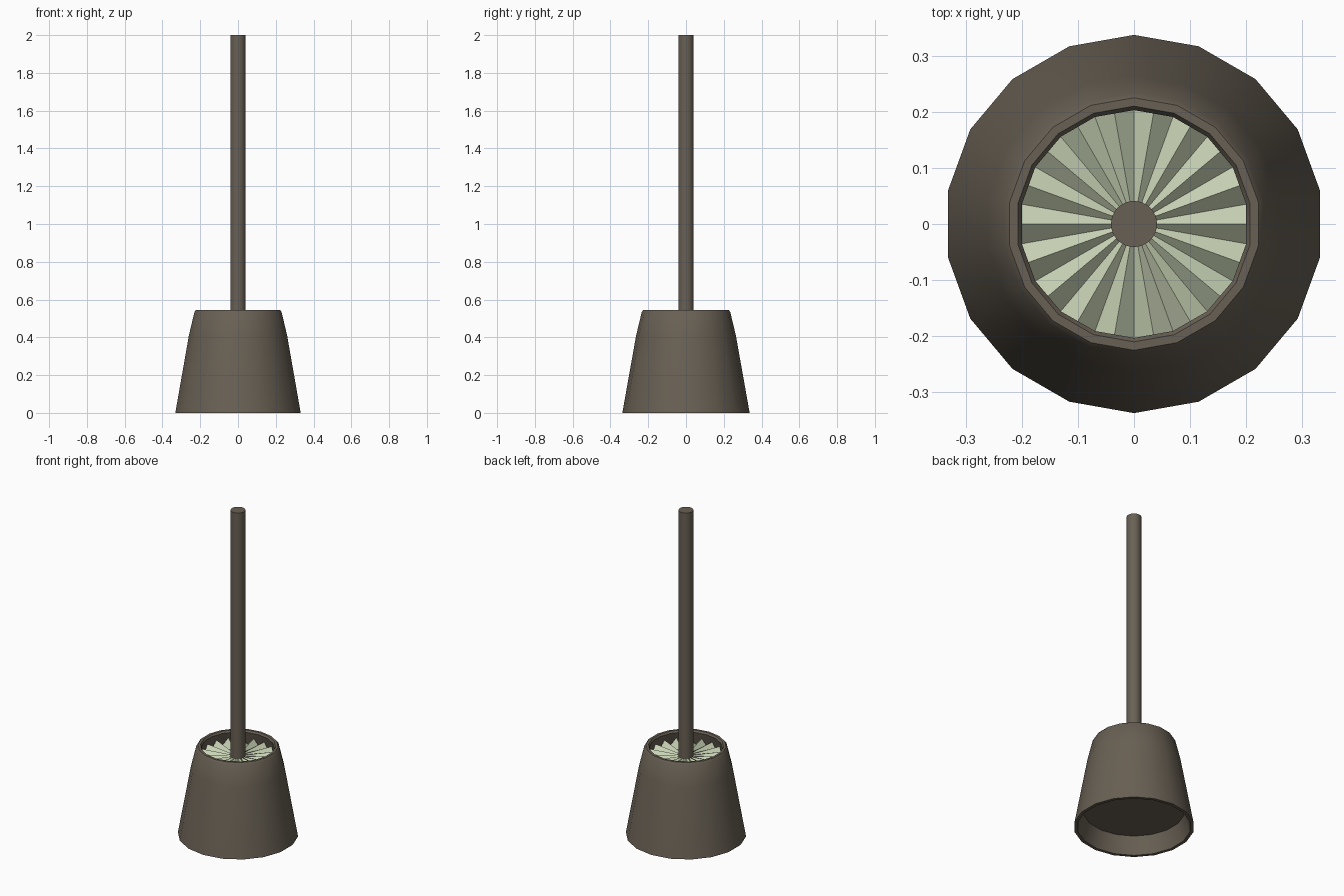
import bpy, bmesh
from math import sin, cos, radians, pi

if "Cube" in bpy.data.objects:
    bpy.data.objects.remove(bpy.data.objects["Cube"])


def material(name, rgb):
    m = bpy.data.materials.new(name)
    m.diffuse_color = (*rgb, 1)
    m.use_nodes = True
    m.node_tree.nodes["Principled BSDF"].inputs["Base Color"].default_value = m.diffuse_color
    return m


def lathe(name, profile, sides, mat, start=0.0, closed=False, pleat=None, angle=None):
    """Revolve (radius, z) points; pleat lists the per-ring z shift of alternate spokes."""
    bm = bmesh.new()
    rings = []
    for j, (r, z) in enumerate(profile):
        ring = []
        for i in range(sides):
            a = start + 2 * pi * i / sides
            dz = pleat[j] * (-1) ** i if pleat else 0
            ring.append(bm.verts.new((r * cos(a), r * sin(a), z + dz)))
        rings.append(ring)
    pairs = list(zip(rings, rings[1:]))
    if closed:
        pairs.append((rings[-1], rings[0]))
    for lo, hi in pairs:
        for i in range(sides):
            k = (i + 1) % sides
            bm.faces.new((lo[i], lo[k], hi[k], hi[i]))
    if not closed:
        bm.faces.new(rings[0][::-1])
        bm.faces.new(rings[-1])
    bmesh.ops.recalc_face_normals(bm, faces=bm.faces)
    me = bpy.data.meshes.new(name)
    bm.to_mesh(me)
    bm.free()
    ob = bpy.data.objects.new(name, me)
    bpy.context.collection.objects.link(ob)
    me.materials.append(mat)
    if angle:
        bpy.ops.object.select_all(action='DESELECT')
        ob.select_set(True)
        bpy.context.view_layer.objects.active = ob
        bpy.ops.object.shade_smooth_by_angle(angle=radians(angle))
    return ob


brown = material("brown_plastic", (0.14, 0.117, 0.088))
green = material("pale_green_bristle", (0.58, 0.65, 0.46))

# Tapered holder: underside recess, outer wall, rounded lip, inner wall, floor
holder_profile = [
    (0.285, 0.105), (0.318, 0.0), (0.337, 0.0), (0.264, 0.41), (0.234, 0.535),
    (0.225, 0.546), (0.210, 0.546), (0.203, 0.535), (0.240, 0.40), (0.285, 0.125),
]
lathe("holder", holder_profile, 18, brown, start=radians(10), angle=30)

# Pleated bristle head inside the holder
lathe("bristle_head",
      [(0.15, 0.14), (0.20, 0.18), (0.215, 0.30), (0.208, 0.48), (0.035, 0.485)],
      36, green, pleat=[0, 0.01, 0.01, 0.02, 0.0])

# Long round handle
lathe("handle", [(0.041, 0.40), (0.041, 2.0)], 32, brown, angle=30)
